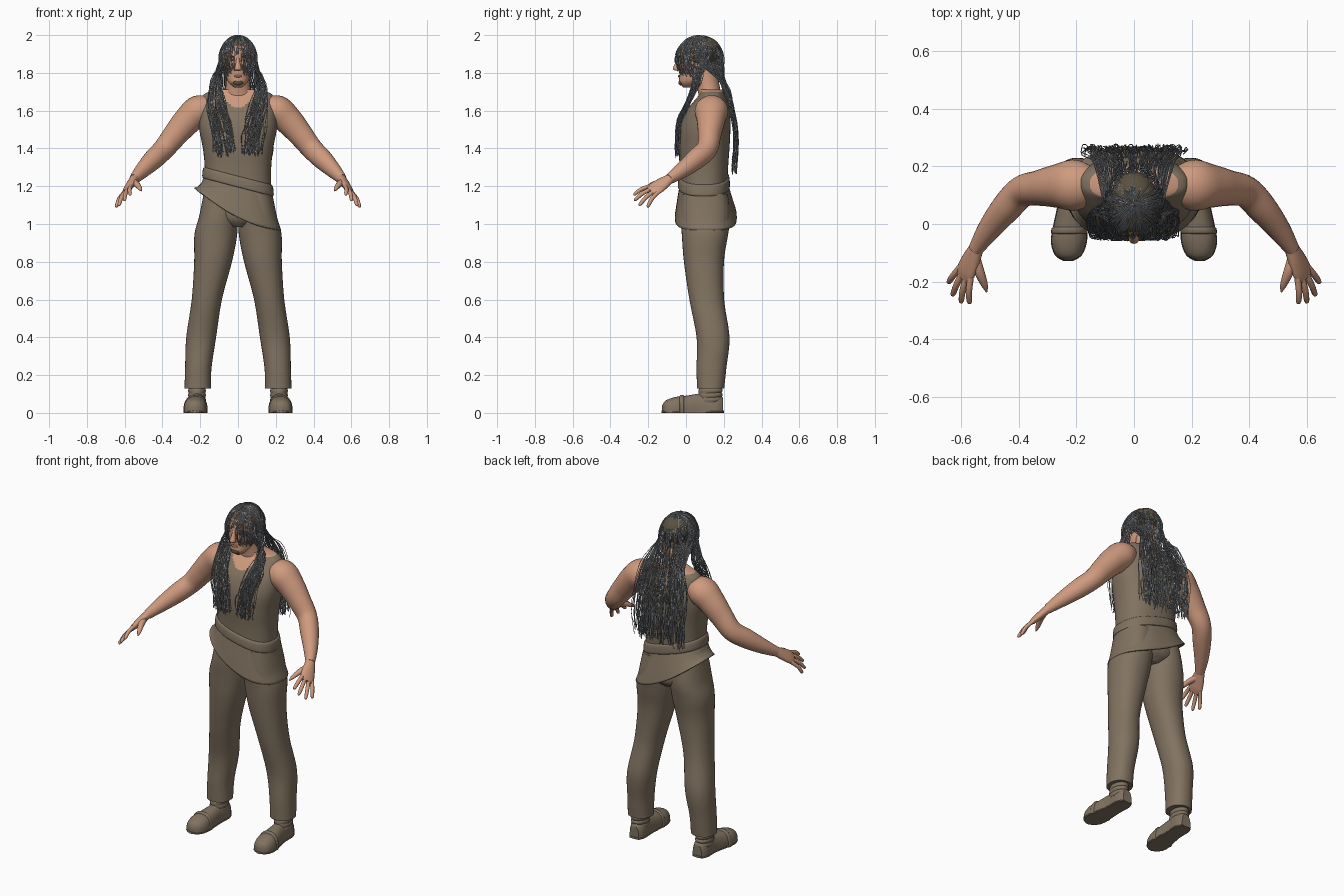
import bpy, bmesh, math, random
from mathutils import Vector

random.seed(4)
cube = bpy.data.objects.get("Cube")
if cube:
    bpy.data.objects.remove(cube, do_unlink=True)


def material(name, rgb):
    m = bpy.data.materials.new(name)
    m.use_nodes = True
    m.diffuse_color = (*rgb, 1)
    m.node_tree.nodes["Principled BSDF"].inputs["Base Color"].default_value = (*rgb, 1)
    return m


SKIN = material("skin", (0.62, 0.325, 0.21))
CLOTH = material("brown cloth", (0.22, 0.17, 0.118))
HAIR = material("grey hair", (0.25, 0.27, 0.29))
SCALP = material("dark scalp", (0.10, 0.08, 0.05))
LIPS = material("lips", (0.42, 0.18, 0.13))
EYE = material("eye white", (0.6, 0.58, 0.55))
X, Y, Z = Vector((1, 0, 0)), Vector((0, 1, 0)), Vector((0, 0, 1))


def spline(rows, steps):
    """Smooth interpolation through tuples of any length."""
    out = []
    for i in range(len(rows) - 1):
        p0, p1 = rows[max(i - 1, 0)], rows[i]
        p2, p3 = rows[i + 1], rows[min(i + 2, len(rows) - 1)]
        for s in range(steps):
            t = s / steps
            out.append([0.5 * (2 * b + (c - a) * t + (2 * a - 5 * b + 4 * c - d) * t * t
                        + (3 * b - a - 3 * c + d) * t ** 3)
                        for a, b, c, d in zip(p0, p1, p2, p3)])
    return out + [list(rows[-1])]


def loft(name, rows, mats, side=None, axis=None, power=2, n=24, steps=5,
         caps=True, drop=None, rule=None):
    """Skin of oval rings; each row is x, y, z, side radius, other radius."""
    rings = spline(rows, steps)
    centres = [Vector(r[:3]) for r in rings]
    last = len(rings) - 1
    bm = bmesh.new()
    loops = []
    for i, r in enumerate(rings):
        t = axis or (centres[min(i + 1, last)] - centres[max(i - 1, 0)]).normalized()
        u = side or t.cross(Z).normalized()
        u = (u - t * u.dot(t)).normalized()
        v = t.cross(u)
        loop = []
        for k in range(n):
            c, s = math.cos(math.tau * k / n), math.sin(math.tau * k / n)
            c = math.copysign(abs(c) ** (2 / power), c)
            s = math.copysign(abs(s) ** (2 / power), s)
            p = centres[i] + u * c * max(r[3], 0.001) + v * s * max(r[4], 0.001)
            if drop:
                p.z -= drop(p.x, i / last)
            p.z = max(p.z, 0)
            loop.append(bm.verts.new(p))
        loops.append(loop)
    for a, b in zip(loops, loops[1:]):
        for k in range(n):
            j = (k + 1) % n
            bm.faces.new((a[k], a[j], b[j], b[k]))
    if caps:
        bm.faces.new(loops[0])
        bm.faces.new(loops[-1])
    bmesh.ops.recalc_face_normals(bm, faces=bm.faces)
    if rule:
        for f in bm.faces:
            f.material_index = rule(f.calc_center_median())
    return finish(name, bm, mats)


def finish(name, bm, mats):
    me = bpy.data.meshes.new(name)
    bm.to_mesh(me)
    bm.free()
    ob = bpy.data.objects.new(name, me)
    bpy.context.collection.objects.link(ob)
    for m in mats:
        me.materials.append(m)
    bpy.ops.object.select_all(action='DESELECT')
    ob.select_set(True)
    bpy.context.view_layer.objects.active = ob
    bpy.ops.object.shade_smooth_by_angle(angle=math.radians(50))
    return ob


def upright(name, rows, mats, cx=0, **kw):
    """Loft of level rings; rows are z, y, x radius, y radius."""
    return loft(name, [(cx, y, z, a, b) for z, y, a, b in rows], mats, side=X, axis=Z, **kw)


def ball(name, pos, size, mat):
    bm = bmesh.new()
    bmesh.ops.create_uvsphere(bm, u_segments=16, v_segments=10, radius=1)
    for v in bm.verts:
        v.co = Vector(pos) + Vector([a * b for a, b in zip(v.co, size)])
    return finish(name, bm, [mat])


# Torso in a sleeveless top, with a scooped neckline
def neckline(p):
    return int(p.z > 1.7 or (p.y < 0.12 and p.z > 1.615 + 9 * p.x ** 2))


upright("torso_top", [(0.985, .1, .05, .09), (1.03, .105, .14, .128), (1.12, .1, .185, .132),
                      (1.2, .095, .176, .125), (1.3, .095, .176, .128), (1.4, .095, .186, .135),
                      (1.5, .1, .205, .135), (1.58, .112, .207, .122), (1.64, .13, .2, .097),
                      (1.69, .14, .175, .065), (1.712, .135, .1, .058)],
        [CLOTH, SKIN], power=2.4, n=96, steps=10, rule=neckline)
upright("neck", [(1.66, .13, .085, .06), (1.72, .12, .066, .06), (1.82, .1, .06, .06)], [SKIN])

# Diagonal waist sash and wrapped overskirt with a curved hem
upright("waist_sash", [(1.195, .095, .176, .125), (1.2, .095, .189, .137),
                       (1.245, .095, .185, .134), (1.255, .095, .174, .122)],
        [CLOTH], power=2.4, n=64, drop=lambda x, t: 0.26 * x)
skirt = upright("wrapped_overskirt", [(1.2, .095, .18, .129), (1.12, .1, .198, .147),
                                      (1.035, .105, .228, .164)],
                [CLOTH], power=2.4, n=64, caps=False,
                drop=lambda x, t: (0.26 + 0.24 * t) * x - 0.9 * t * x * x)
mod = skirt.modifiers.new("thickness", 'SOLIDIFY')
mod.thickness = 0.008

# Head with a dark scalp
def scalp(p):
    return int(p.z > 1.945 - 0.02 * abs(p.x) or (p.y > 0.1 and p.z > 1.86))


upright("head", [(1.722, .012, .02, .025), (1.75, .02, .05, .055), (1.79, .045, .066, .08),
                 (1.84, .06, .077, .1), (1.9, .07, .085, .11), (1.95, .075, .075, .1),
                 (1.983, .078, .045, .06), (1.992, .08, .005, .006)],
        [SKIN, SCALP], n=48, steps=6, rule=scalp)
upright("nose", [(1.89, -.03, .008, .01), (1.855, -.042, .011, .014), (1.822, -.052, .018, .017),
                 (1.812, -.044, .014, .012)], [SKIN], n=16)
ball("mouth", (0, -.036, 1.783), (.022, .006, .007), LIPS)
ball("chin_beard", (0, -.026, 1.748), (.026, .014, .015), SCALP)

# Paired parts
for s, word in ((1, "left"), (-1, "right")):
    def flip(rows):
        return [(r[0] * s, *r[1:]) for r in rows]

    ball(word + "_eye", (s * .032, -.028, 1.868), (.013, .009, .006), EYE)
    ball(word + "_pupil", (s * .032, -.036, 1.868), (.005, .003, .005), SCALP)
    ball(word + "_eyebrow", (s * .034, -.033, 1.886), (.02, .008, .004), SCALP)
    ball(word + "_ear", (s * .083, .08, 1.85), (.01, .022, .032), SKIN)

    loft(word + "_arm", flip([(.12, .135, 1.63, .05, .04), (.2, .135, 1.605, .088, .08),
                              (.265, .132, 1.55, .076, .076), (.33, .125, 1.475, .062, .066),
                              (.39, .112, 1.4, .055, .058), (.445, .055, 1.345, .052, .055),
                              (.505, -.02, 1.285, .04, .042), (.55, -.088, 1.238, .026, .028)]),
         [SKIN], n=28)

    # Hand: flat palm, four fingers and a thumb
    across = Vector((s * .55, .6, -.55)).normalized()
    wrist, knuckles = Vector((s * .548, -.085, 1.24)), Vector((s * .592, -.182, 1.175))
    stations = ((0, .027, .024), (.4, .038, .022), (.8, .043, .018), (1.05, .036, .011))
    loft(word + "_palm", [(*wrist.lerp(knuckles, t), a, b) for t, a, b in stations],
         [SKIN], side=across, n=20)
    tips = [(.572, -.278, 1.155), (.602, -.275, 1.125), (.632, -.25, 1.098), (.646, -.205, 1.09)]
    for i, tip in enumerate(tips):
        root = wrist.lerp(knuckles, .85) + across * (i - 1.5) * .021
        end = Vector((s * tip[0], *tip[1:]))
        mid = root.lerp(end, .5) + Vector((s * .004, -.003, .006))
        loft(f"{word}_finger_{i + 1}", [(*root, .011, .011), (*mid, .011, .011),
             (*root.lerp(end, .92), .009, .009), (*end, .002, .002)], [SKIN], n=10, steps=3)
    loft(word + "_thumb", flip([(.555, -.115, 1.222, .02, .02), (.538, -.165, 1.212, .018, .016),
                                (.52, -.21, 1.19, .012, .011), (.512, -.236, 1.175, .003, .003)]),
         [SKIN], n=12)

    # Trouser leg, running up under the skirt
    loft(word + "_trouser_leg", flip([(.213, .13, .13, .07, .072), (.21, .135, .24, .07, .079),
                                      (.195, .143, .4, .079, .087), (.165, .11, .6, .08, .092),
                                      (.132, .095, .8, .1, .106), (.118, .1, .94, .113, .122),
                                      (.104, .103, 1.04, .102, .132), (.09, .1, 1.16, .092, .122)]),
         [CLOTH], side=X, axis=Z, power=2.2, n=40, steps=7)

    # Shoe: domed upper, thin sole, strap and ankle wraps
    kw = dict(side=X, axis=Y, power=2.4, n=32)
    loft(word + "_shoe_upper", flip([(.213, .197, .015, .03, .065), (.214, .16, .015, .046, .09),
                                     (.216, .08, .015, .046, .088), (.222, 0, .015, .056, .076),
                                     (.226, -.06, .015, .061, .068), (.228, -.108, .015, .045, .05),
                                     (.228, -.126, .015, .014, .025)]), [CLOTH], **kw)
    loft(word + "_shoe_sole", flip([(.213, .2, .006, .03, .006), (.214, .16, .006, .049, .006),
                                    (.216, .08, .006, .048, .006), (.222, 0, .006, .058, .006),
                                    (.226, -.06, .006, .063, .006), (.228, -.108, .006, .047, .006),
                                    (.228, -.129, .006, .016, .006)]), [CLOTH], **kw)
    loft(word + "_shoe_strap", flip([(.224, -.01, .015, .055, .074), (.224, -.015, .015, .062, .08),
                                     (.225, -.03, .015, .063, .078), (.225, -.035, .015, .056, .07)]),
         [CLOTH], **kw)
    for i, z in enumerate((.07, .094, .118)):
        upright(f"{word}_ankle_wrap_{i + 1}", [(z - .015, .125, .043, .06), (z, .13, .047, .064),
                                               (z + .015, .13, .042, .058)], [CLOTH], cx=s * .217)

# Long loose hair made of thin strands
def on_head(azimuth, polar, lift):
    """Point over the skull; azimuth 0 is the back, polar 0 the crown."""
    r = math.sin(polar)
    return Vector((math.sin(azimuth) * r * (.1 + lift), .07 + math.cos(azimuth) * r * (.128 + lift),
                   1.868 + math.cos(polar) * (.128 + lift)))


def jitter(x, y, z, amount=.013):
    return Vector([c + random.uniform(-amount, amount) for c in (x, y, z)])


def strand(azimuth, stop, tail=()):
    lift = random.uniform(-.008, .004)
    first = random.uniform(.03, .35)
    head = [on_head(azimuth + random.uniform(-.08, .08), first + (stop - first) * i / 5, lift)
            for i in range(6)]
    return spline([tuple(p) for p in head + list(tail)], 3)


strands = []
for i in range(135):                       # down the back
    u = random.uniform(-1, 1)
    tail = [jitter(u * .135, .2, 1.74), jitter(u * .17, .24, 1.62), jitter(u * .178, .262, 1.5),
            jitter(u * .178, .264, 1.4), jitter(u * .17, .255, random.uniform(1.27, 1.33))]
    strands.append(strand(u * 1.7, 1.65, tail))
for i in range(96):                        # over the shoulders to the chest
    s, u = (1, -1)[i % 2], random.random()
    tail = [jitter(s * (.095 + .05 * u), .07 - .03 * u, 1.75),
            jitter(s * (.075 + .085 * u), .01, 1.64), jitter(s * (.045 + .105 * u), -.035, 1.54),
            jitter(s * (.03 + .105 * u), -.045, 1.46),
            jitter(s * (.025 + .1 * u), -.045, random.uniform(1.36, 1.4))]
    strands.append(strand(s * random.uniform(1.3, 2.2), 1.75, tail))
for i in range(56):                        # around the face
    s = (1, -1)[i % 2]
    strands.append(strand(s * random.uniform(1.9, 2.9), random.uniform(2.0, 2.6)))
for i in range(34):                        # fringe on the brow
    strands.append(strand(random.uniform(2.3, 3.98), random.uniform(1.0, 1.4)))

curve = bpy.data.curves.new("hair_strands", 'CURVE')
curve.dimensions = '3D'
curve.bevel_depth = 0.0019
curve.bevel_resolution = 0
curve.materials.append(HAIR)
for pts in strands:
    line = curve.splines.new('POLY')
    line.points.add(len(pts) - 1)
    for point, co in zip(line.points, pts):
        point.co = (*co, 1)
hair = bpy.data.objects.new("hair_strands", curve)
bpy.context.collection.objects.link(hair)
bpy.ops.object.select_all(action='DESELECT')
hair.select_set(True)
bpy.context.view_layer.objects.active = hair
bpy.ops.object.convert(target='MESH')
